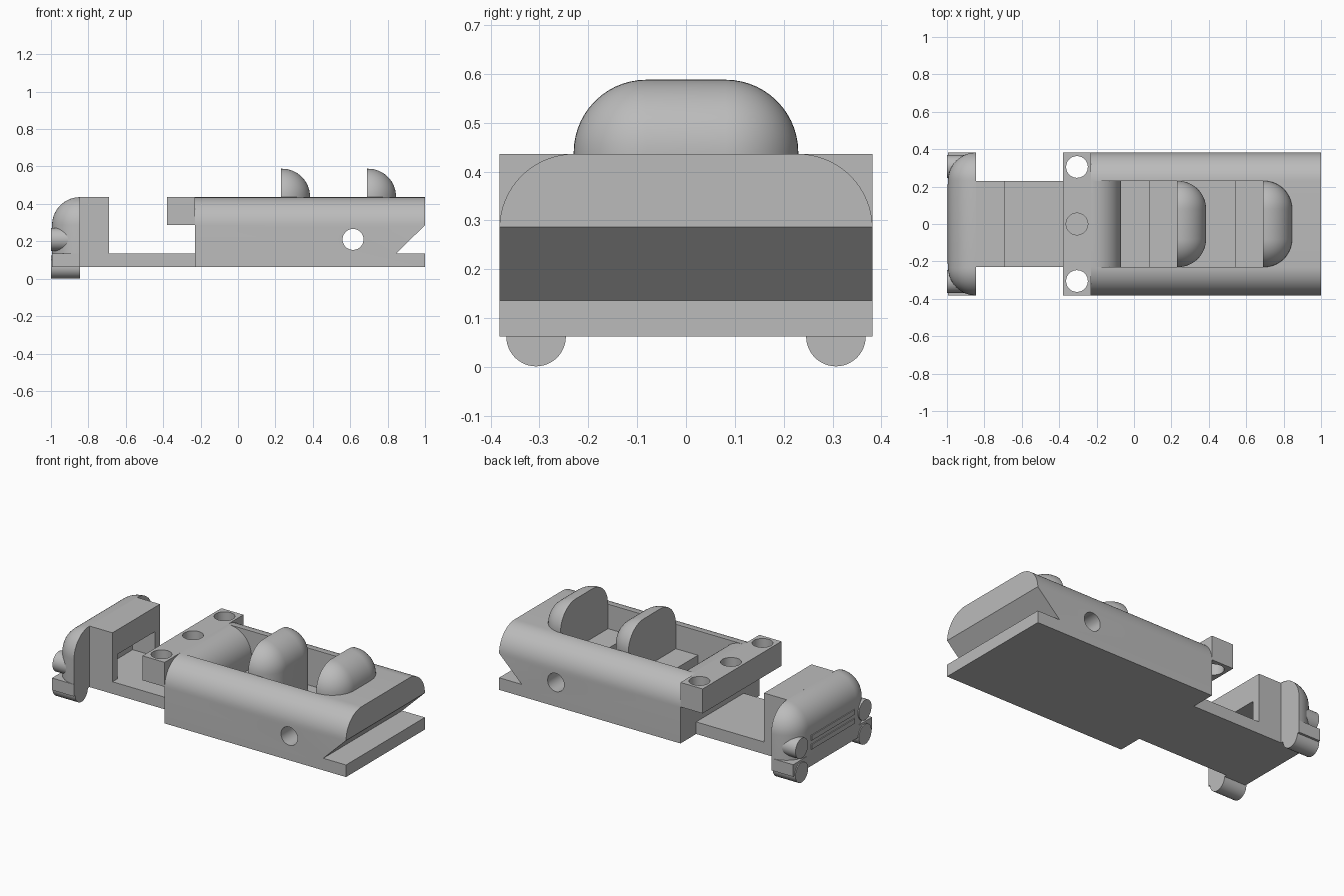
import bpy, bmesh
from math import sin, cos, pi
from mathutils import Matrix, Vector

if "Cube" in bpy.data.objects:
    bpy.data.objects.remove(bpy.data.objects["Cube"])

grey = bpy.data.materials.new("plain grey")
grey.use_nodes = True
GREY = (0.5, 0.5, 0.5, 1)
grey.diffuse_color = GREY
grey.node_tree.nodes["Principled BSDF"].inputs["Base Color"].default_value = GREY

# Shared dimensions
R = 0.153                       # rounding radius
W, IN = 0.382, 0.23             # outer and inner half widths
Z0, Z1, Z2, Z3, TOP = 0.062, 0.136, 0.21, 0.286, 0.436


def finish(bm, name):
    bmesh.ops.recalc_face_normals(bm, faces=bm.faces)
    mesh = bpy.data.meshes.new(name)
    bm.to_mesh(mesh)
    bm.free()
    mesh.materials.append(grey)
    ob = bpy.data.objects.new(name, mesh)
    bpy.context.collection.objects.link(ob)
    return ob


def box_mesh(x, y, z):
    bm = bmesh.new()
    size = [b - a for a, b in (x, y, z)]
    mid = [(a + b) / 2 for a, b in (x, y, z)]
    bmesh.ops.create_cube(bm, size=1, matrix=Matrix.Translation(mid) @ Matrix.Diagonal((*size, 1)))
    return bm


def box(name, x, y, z):
    return finish(box_mesh(x, y, z), name)


def rounded_block(name, x, half, z, side):
    """Box rounded along its top and along the face pointing to side (+x or -x)."""
    bm = box_mesh(x, (-half, half), z)
    outer = max(x) if side > 0 else min(x)

    def rounded(e):
        a, b = (v.co for v in e.verts)
        m = (a + b) / 2
        on_outer = abs(m.x - outer) < 1e-4
        on_top = abs(m.z - z[1]) < 1e-4
        on_side = abs(abs(m.y) - half) < 1e-4
        return (on_outer and on_top) or (on_outer and on_side) or (on_top and on_side)
    bmesh.ops.bevel(bm, geom=[e for e in bm.edges if rounded(e)], offset=R - 0.004,
                    segments=14, profile=0.5, affect='EDGES', clamp_overlap=False)
    return finish(bm, name)


def prism(name, points, axis, lo, hi):
    """Extrude a (y, z) profile along x, or an (x, z) profile along y."""
    bm = bmesh.new()
    place = (lambda p: (lo, *p)) if axis == 'x' else (lambda p: (p[0], lo, p[1]))
    face = bm.faces.new([bm.verts.new(place(p)) for p in points])
    new = bmesh.ops.extrude_face_region(bm, geom=[face])["geom"]
    move = Vector((hi - lo, 0, 0)) if axis == 'x' else Vector((0, hi - lo, 0))
    bmesh.ops.translate(bm, vec=move, verts=[v for v in new if isinstance(v, bmesh.types.BMVert)])
    return finish(bm, name)


def cylinder(name, centre, radius, length, axis):
    bm = bmesh.new()
    turn = {'x': Matrix.Rotation(pi / 2, 4, 'Y'), 'y': Matrix.Rotation(pi / 2, 4, 'X'),
            'z': Matrix.Identity(4)}[axis]
    bmesh.ops.create_cone(bm, cap_ends=True, segments=48, radius1=radius, radius2=radius,
                          depth=length, matrix=Matrix.Translation(centre) @ turn)
    return finish(bm, name)


def arc(cx, cz, start, end, n=16):
    return [(cx + R * cos(start + (end - start) * i / n),
             cz + R * sin(start + (end - start) * i / n)) for i in range(n + 1)]


def cut(target, cutter):
    cutter.hide_render = True
    mod = target.modifiers.new("cut", 'BOOLEAN')
    mod.operation, mod.solver, mod.object = 'DIFFERENCE', 'EXACT', cutter
    bpy.context.view_layer.objects.active = target
    bpy.ops.object.modifier_apply(modifier=mod.name)
    bpy.data.objects.remove(cutter)


# Main body with rounded shoulders
right_arc = arc(W - R, TOP - R, 0, pi / 2)
left_arc = [(-y, z) for y, z in reversed(right_arc)]
body = prism("body", [(-W, Z0), (W, Z0)] + right_arc + left_arc, 'x', -0.23, 1)

# Cockpit: curved dashboard, stepped floor and two cushions
dash = arc(-0.223, Z3 - 0.003, pi / 2 - 0.02, 0)
cockpit = dash + [(-0.07, Z2), (0.08, Z2), (0.08, Z3), (0.23, Z3), (0.23, Z2), (0.54, Z2),
                  (0.54, Z3), (0.69, Z3), (0.69, 0.6), (dash[0][0], 0.6)]
cut(body, prism("cockpit_cutter", cockpit, 'y', -IN, IN))

# Rear hook notch and cross hole
cut(body, prism("notch_cutter", [(0.846, Z1), (1.1, Z1), (1.1, Z3 + 0.1), (1, Z3)], 'y', -0.5, 0.5))
cut(body, cylinder("cross_hole_cutter", (0.615, 0, Z2), 0.056, 2, 'y'))

# Seat backs
for name, x, low in (("front_seat_back", 0.23, Z2 - 0.01), ("rear_seat_back", 0.69, TOP - 0.08)):
    rounded_block(name, (x, x + 0.155), IN, (low, 0.588), 1)

# Connector bar with three pin holes
bar = box("connector_bar", (-0.38, -0.23), (-W, W), (Z3, TOP))
for y in (-0.305, 0, 0.305):
    cut(bar, cylinder("pin_hole_cutter", (-0.305, y, 0.36), 0.058, 0.5, 'z'))

# Floor and hollow hood
box("front_floor", (-0.846, -0.23), (-IN, IN), (Z0, Z1))
hood = box("hood", (-0.846, -0.69), (-IN, IN), (Z1, TOP))
cut(hood, box("hood_recess_cutter", (-0.84, -0.6), (-0.18, 0.18), (0, Z3)))

# Nose, bumper and grille
rounded_block("nose", (-0.994, -0.846), W, (Z1, TOP), -1)
box("bumper", (-0.994, -0.846), (-W, W), (Z0, Z1))
for i, z in enumerate((0.18, 0.235)):
    box(f"grille_bar_{i + 1}", (-1, -0.95), (-0.21, 0.21), (z - 0.015, z + 0.015))

# Head lamps and lower lamps
for side, y in (("right", -0.307), ("left", 0.307)):
    cylinder(f"head_lamp_{side}", (-0.925, y, Z2), 0.061, 0.15, 'x')
    cylinder(f"lower_lamp_{side}", (-0.923, y, Z0), 0.061, 0.154, 'x')

# Smooth the curves and keep the edges sharp
bpy.ops.object.select_all(action='DESELECT')
for ob in bpy.context.collection.objects:
    if ob.type == 'MESH':
        ob.select_set(True)
        bpy.context.view_layer.objects.active = ob
bpy.ops.object.shade_smooth_by_angle(angle=0.5)
